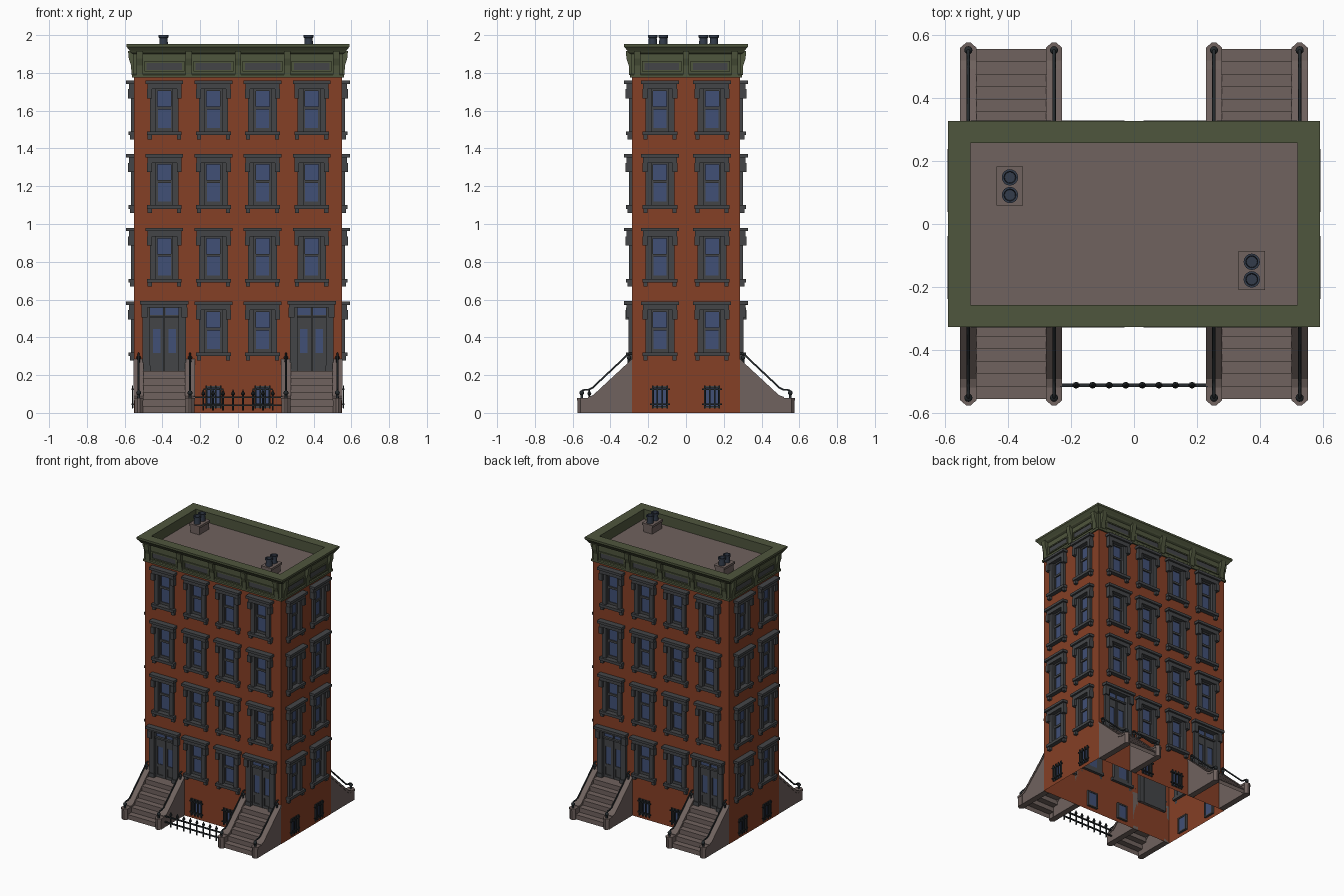
import bpy, bmesh, math
from mathutils import Matrix, Vector

if "Cube" in bpy.data.objects:
    bpy.data.objects.remove(bpy.data.objects["Cube"])

def material(name, rgb):
    m = bpy.data.materials.new(name)
    m.diffuse_color = (*rgb, 1)
    m.use_nodes = True
    m.node_tree.nodes["Principled BSDF"].inputs["Base Color"].default_value = m.diffuse_color
    return m

BRICK = material("brick red", (0.235, 0.050, 0.019))
GREEN = material("cornice green", (0.078, 0.092, 0.047))
STONE = material("brown stone", (0.160, 0.122, 0.112))
TRIM = material("dark trim", (0.057, 0.060, 0.064))
GLASS = material("window blue", (0.052, 0.080, 0.180))
IRON = material("black iron", (0.018, 0.023, 0.026))
POT = material("slate pot", (0.034, 0.046, 0.070))

HX, HY, TOP = 0.55, 0.287, 1.785

def finish(name, mat, bm, ang=0.0, smooth=False, recalc=True):
    if recalc:
        bmesh.ops.recalc_face_normals(bm, faces=bm.faces)
    me = bpy.data.meshes.new(name)
    bm.to_mesh(me)
    bm.free()
    me.materials.append(mat)
    me.transform(Matrix.Rotation(ang, 4, 'Z'))
    if smooth:
        me.shade_smooth()
        me.set_sharp_from_angle(angle=math.radians(35))
    ob = bpy.data.objects.new(name, me)
    bpy.context.collection.objects.link(ob)
    return ob

def add_box(bm, x0, x1, y0, y1, z0, z1):
    m = Matrix.Translation(((x0+x1)/2, (y0+y1)/2, (z0+z1)/2)) @ \
        Matrix.Diagonal((abs(x1-x0), abs(y1-y0), abs(z1-z0), 1))
    bmesh.ops.create_cube(bm, size=1, matrix=m)

def boxes(name, mat, items, off=0.0, ang=0.0):
    """Boxes (u0, u1, d0, d1, z0, z1); d is the distance out from the wall."""
    bm = bmesh.new()
    for u0, u1, d0, d1, z0, z1 in items:
        add_box(bm, u0, u1, -off-d0, -off-d1, z0, z1)
    return finish(name, mat, bm, ang)

def add_lathe(bm, x, y, r1, r2, z0, z1, n=12):
    bmesh.ops.create_cone(bm, cap_ends=True, segments=n, radius1=r1, radius2=r2,
                          depth=z1-z0, matrix=Matrix.Translation((x, y, (z0+z1)/2)))

def add_ball(bm, x, y, z, r):
    bmesh.ops.create_uvsphere(bm, u_segments=12, v_segments=8, radius=r,
                              matrix=Matrix.Translation((x, y, z)))

def add_prism(bm, pts, vec):
    """Extrude a closed polygon of 3D points along a vector."""
    f = bm.faces.new([bm.verts.new(p) for p in pts])
    g = bmesh.ops.extrude_face_region(bm, geom=[f])
    bmesh.ops.translate(bm, vec=vec, verts=[v for v in g['geom'] if isinstance(v, bmesh.types.BMVert)])
    if not f.is_valid:
        return
    if len([x for x in f.edges if len(x.link_faces) < 2]):
        bm.faces.new([v for v in f.verts])

def both(c, a, b, *rest):
    """The same box left and right of centre line c."""
    return [(c+a, c+b, *rest), (c-b, c-a, *rest)]

def wall(name, half, off, holes, ang):
    """Flat wall as a grid of faces with the openings left out."""
    us = sorted({-half, half, *[h[0] for h in holes], *[h[1] for h in holes]})
    zs = sorted({0, TOP, *[h[2] for h in holes], *[h[3] for h in holes]})
    bm = bmesh.new()
    for a, b in zip(us, us[1:]):
        for c, d in zip(zs, zs[1:]):
            u, z = (a+b)/2, (c+d)/2
            if any(h[0] < u < h[1] and h[2] < z < h[3] for h in holes):
                continue
            bm.faces.new([bm.verts.new(p) for p in
                          ((a, -off, c), (b, -off, c), (b, -off, d), (a, -off, d))])
    bmesh.ops.remove_doubles(bm, verts=bm.verts, dist=1e-5)
    finish(name, BRICK, bm, ang, recalc=False)

def facade(side, half, off, cols, doors, basement, ang):
    holes, trim, sash, glass, iron = [], [], [], [], []
    # sash windows with lintel, consoles, jambs and sill
    for i in range(4):
        t = 0.59 + 0.39*i
        for c in cols:
            if i == 0 and c in doors:
                continue
            holes.append((c-.045, c+.045, t-.272, t-.045))
            trim += [(c-.10, c+.10, 0, .042, t-.018, t), (c-.09, c+.09, -.02, .028, t-.046, t-.018),
                     (c-.092, c+.092, -.02, .030, t-.290, t-.270)]
            trim += both(c, .044, .076, -.02, .016, t-.270, t-.046)
            trim += both(c, .066, .092, 0, .032, t-.095, t-.046)
            trim += both(c, .066, .088, 0, .022, t-.312, t-.290)
            glass.append((c-.046, c+.046, -.014, -.011, t-.272, t-.045))
            sash += both(c, .036, .046, -.016, -.002, t-.145, t-.046)
            sash += both(c, .034, .046, -.016, -.006, t-.272, t-.145)
            sash += [(c-.046, c+.046, -.016, -.002, t-.153, t-.138),
                     (c-.046, c+.046, -.016, -.002, t-.056, t-.046),
                     (c-.046, c+.046, -.016, -.006, t-.272, t-.252)]
    # barred basement windows
    for c in basement:
        holes.append((c-.040, c+.040, .028, .140))
        glass.append((c-.041, c+.041, -.012, -.009, .027, .141))
        sash += both(c, .032, .042, -.016, .003, .026, .142)
        sash += [(c-.042, c+.042, -.016, .003, .132, .142), (c-.042, c+.042, -.016, .003, .026, .036)]
        iron += [(c-.052, c+.052, .004, .013, z, z+.008) for z in (.042, .122)]
        iron += [(c+u-.004, c+u+.004, .005, .012, .022, .146) for u in (-.039, -.013, .013, .039)]
    # double doors with pilasters, hood and transom
    leaf = []
    for c in doors:
        holes.append((c-.077, c+.077, .222, .56))
        trim += [(c-.128, c+.128, 0, .042, .573, .592), (c-.12, c+.12, -.02, .028, .557, .573)]
        trim += both(c, .075, .115, -.02, .018, .222, .557)
        trim += both(c, .090, .122, 0, .030, .505, .557)
        trim += both(c, .072, .120, 0, .024, .222, .250)
        leaf += [(c-.077, c+.077, -.022, -.012, .222, .56), (c-.077, c+.077, -.012, .006, .502, .514),
                 (c-.004, c+.004, -.012, -.003, .222, .557)]
        for s in (-1, 1):
            m = c + s*.041
            leaf += both(m, .022, .034, -.012, -.005, .222, .502)
            leaf += [(m-.03, m+.03, -.012, -.005, a, b) for a, b in
                     ((.222, .240), (.296, .318), (.445, .502))]
            glass += [(m-.020, m+.020, -.012, -.009, .318, .445),
                      (m-.034, m+.034, -.012, -.009, .517, .555)]
    wall(side + " wall", half, off, holes, ang)
    boxes(side + " window trim", TRIM, trim, off, ang)
    boxes(side + " sashes", TRIM, sash, off, ang)
    boxes(side + " glass", GLASS, glass, off, ang)
    boxes(side + " basement bars", IRON, iron, off, ang)
    if doors:
        boxes(side + " doors", TRIM, leaf, off, ang)
    # frieze panels and brackets
    n = len(cols)
    pitch = 2*(half-.03)/n
    frame, panel, brk = [], [], bmesh.new()
    for k in range(n):
        c = -half+.03 + pitch*(k+.5)
        w = pitch/2 - .032
        panel.append((c-w, c+w, 0, .006, 1.815, 1.855))
        frame += both(c, w-.004, w+.008, 0, .012, 1.808, 1.862)
        frame += [(c-w, c+w, 0, .012, a, a+.009) for a in (1.807, 1.853)]
    for k in range(n+1):
        u = -half+.03 + pitch*k
        prof = ((0, 1.79), (.014, 1.79), (.016, 1.84), (.028, 1.875), (.032, 1.915), (0, 1.915))
        add_prism(brk, [(u-.017, -off-d, z) for d, z in prof], (.034, 0, 0))
    boxes(side + " frieze panels", TRIM, panel, off, ang)
    boxes(side + " frieze frames", GREEN, frame, off, ang)
    finish(side + " cornice brackets", GREEN, brk, ang)

def stoop(name, c, ang):
    # steps as an open-bottomed strip
    rise, run, front = .037, .0396, .55
    prof = [(front, 0)]
    for i in range(6):
        y = front - run*i
        prof += [(y, rise*(i+1)-.009), (y+.005, rise*(i+1)-.009), (y+.005, rise*(i+1)),
                 (y-run if i < 5 else HY-.02, rise*(i+1))]
    bm = bmesh.new()
    rows = [[bm.verts.new((c+s*.112, -y, z)) for y, z in prof] for s in (-1, 1)]
    for j in range(len(prof)-1):
        bm.faces.new((rows[0][j], rows[1][j], rows[1][j+1], rows[0][j+1]))
    finish(name + " steps", STONE, bm, ang, recalc=False)
    # cheek walls with sloped coping and pointed end blocks
    bm, iron = bmesh.new(), bmesh.new()
    for s in (-1, 1):
        m = c + s*.136
        prof = ((HY, 0), (.52, 0), (.52, .075), (.495, .082), (HY, .268))
        add_prism(bm, [(m-.022, -y, z) for y, z in prof], (.044, 0, 0))
        cope = ((HY, .266), (HY, .284), (.492, .094), (.52, .084), (.52, .07), (.49, .076))
        add_prism(bm, [(m-.026, -y, z) for y, z in cope], (.052, 0, 0))
        for g, z, h in ((.023, 0, .066), (.026, .066, .014)):
            plan = ((-g, .515), (g, .515), (g, .551+g/3), (.006, .551+g), (-.006, .551+g), (-g, .551+g/3))
            add_prism(bm, [(m+u, -y, z) for u, y in plan], (0, 0, h))
        # newels
        add_lathe(iron, m, -.552, .008, .006, .078, .105)
        add_ball(iron, m, -.552, .106, .013)
        add_lathe(iron, m, -.302, .007, .006, .255, .30)
        add_ball(iron, m, -.302, .292, .012)
        # curved handrail
        cu = bpy.data.curves.new(name + " handrail", 'CURVE')
        cu.dimensions = '3D'
        cu.bevel_depth, cu.bevel_resolution, cu.use_fill_caps = .0055, 1, True
        path = ((.552, .100), (.550, .118), (.538, .122), (.515, .123), (.495, .133),
                (.330, .288), (.312, .308), (.300, .314), (HY, .314))
        sp = cu.splines.new('POLY')
        sp.points.add(len(path)-1)
        rot = Matrix.Rotation(ang, 4, 'Z')
        for p, (y, z) in zip(sp.points, path):
            p.co = (*(rot @ Vector((m, -y, z))), 1)
        cu.materials.append(IRON)
        bpy.context.collection.objects.link(bpy.data.objects.new(name + " handrail", cu))
    finish(name + " cheek walls", STONE, bm, ang)
    finish(name + " newels", IRON, iron, ang, smooth=True)

# four sides, with stoops front and back
LONG, SHORT = (-.39, -.13, .13, .39), (-.138, .138)
for side, ang in (("front", 0), ("back", math.pi)):
    facade(side, HX, HY, LONG, (-.39, .39), (-.13, .13), ang)
    for c, lr in ((-.39, "left"), (.39, "right")):
        stoop(side + " " + lr + " stoop", c, ang)
for side, ang in (("right", math.pi/2), ("left", -math.pi/2)):
    facade(side, HY, HX, SHORT, (), SHORT, ang)

# cornice: rectangular rings lofted through an (outset, height) profile
prof = ((0, 1.775), (.010, 1.775), (.010, 1.79), (.004, 1.795), (.004, 1.90), (.018, 1.908),
        (.024, 1.918), (.040, 1.938), (.040, 1.952), (-.03, 1.952), (-.03, 1.878))
bm = bmesh.new()
rings = [[bm.verts.new((sx*(HX+d), sy*(HY+d), z)) for sx, sy in ((-1, -1), (1, -1), (1, 1), (-1, 1))]
         for d, z in prof]
for a, b in zip(rings, rings[1:]):
    for k in range(4):
        bm.faces.new((a[k], a[(k+1) % 4], b[(k+1) % 4], b[k]))
finish("cornice", GREEN, bm, recalc=False)

# roof deck
bm = bmesh.new()
x, y = HX-.028, HY-.028
bm.faces.new([bm.verts.new(p) for p in ((-x, -y, 1.88), (x, -y, 1.88), (x, y, 1.88), (-x, y, 1.88))])
finish("roof deck", STONE, bm, recalc=False)

# chimneys with paired pots
for c, cy in ((-.394, .12), (.374, -.148)):
    bm = bmesh.new()
    add_box(bm, c-.036, c+.036, cy-.055, cy+.055, 1.878, 1.93)
    add_box(bm, c-.042, c+.042, cy-.062, cy+.062, 1.93, 1.946)
    finish("chimney stack", STONE, bm)
    bm = bmesh.new()
    for s in (-1, 1):
        prof = ((.023, 1.944), (.021, 1.985), (.026, 1.987), (.026, 2.0), (.019, 2.0), (.017, 1.96), (0, 1.96))
        es = [bm.verts.new((c+r, cy+s*.028, z)) for r, z in prof]
        ed = [bm.edges.new(e) for e in zip(es, es[1:])]
        bmesh.ops.spin(bm, geom=es+ed, cent=(c, cy+s*.028, 0), axis=(0, 0, 1), angle=2*math.pi, steps=16)
    bmesh.ops.remove_doubles(bm, verts=bm.verts, dist=1e-5)
    finish("chimney pots", POT, bm, smooth=True)

# front iron fence
bm = bmesh.new()
for z in (.036, .078):
    add_box(bm, -.235, .235, -.517, -.507, z, z+.008)
for i in range(8):
    x = -.184 + .0526*i
    add_lathe(bm, x, -.512, .005, .005, .012, .098, 8)
    add_lathe(bm, x, -.512, .005, .011, .092, .100, 8)
    add_lathe(bm, x, -.512, .011, .001, .100, .124, 8)
finish("front fence", IRON, bm)
